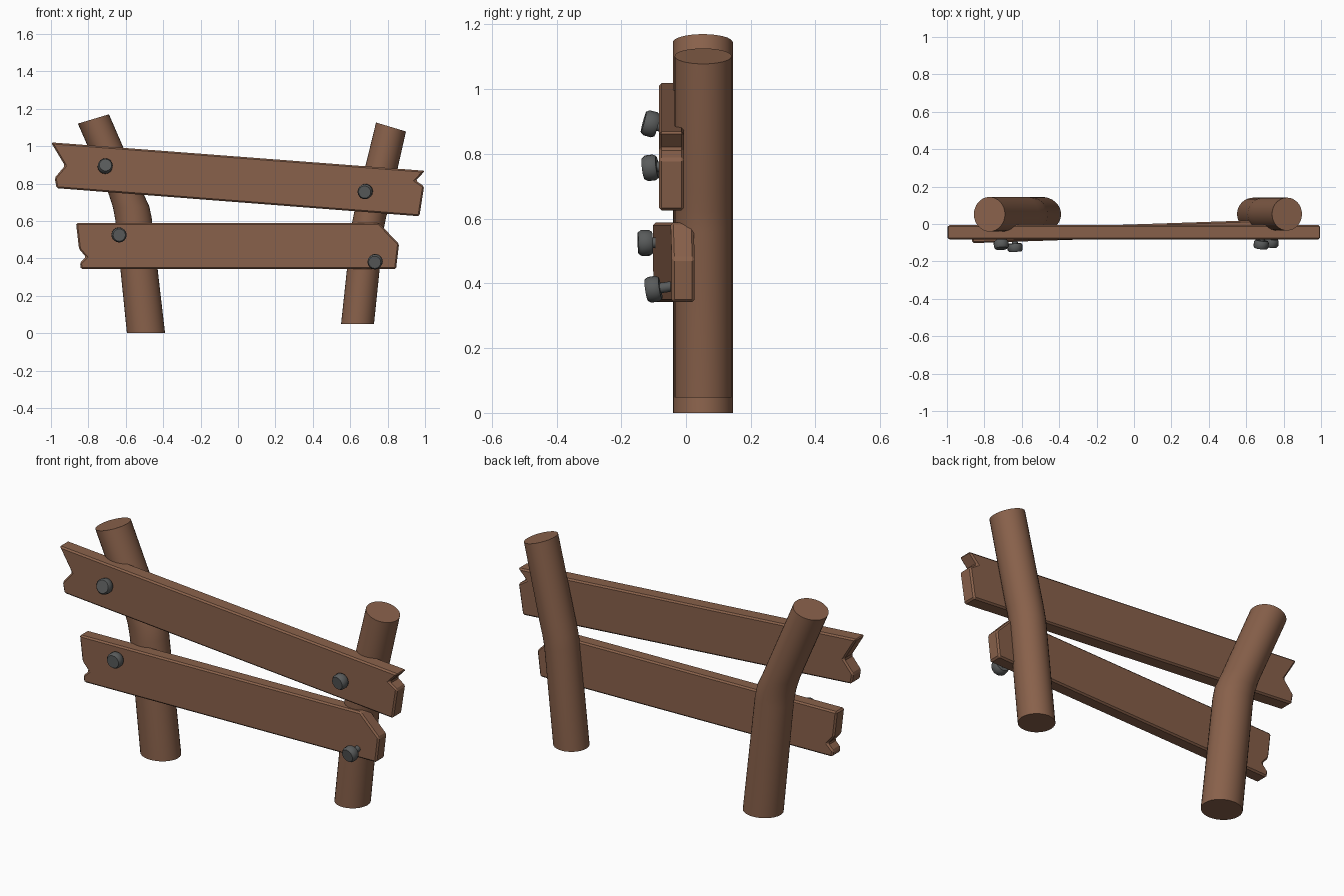
import bpy, bmesh
from math import cos, sin, pi, radians
from mathutils import Matrix

if "Cube" in bpy.data.objects:
    bpy.data.objects.remove(bpy.data.objects["Cube"])


def material(name, color):
    m = bpy.data.materials.new(name)
    m.diffuse_color = (*color, 1)
    m.use_nodes = True
    m.node_tree.nodes["Principled BSDF"].inputs["Base Color"].default_value = m.diffuse_color
    return m


WOOD = material("wood", (0.25, 0.12, 0.07))
METAL = material("metal", (0.10, 0.105, 0.105))


def finish(name, bm, mat, smooth=None):
    bmesh.ops.recalc_face_normals(bm, faces=bm.faces)
    me = bpy.data.meshes.new(name)
    bm.to_mesh(me)
    bm.free()
    ob = bpy.data.objects.new(name, me)
    bpy.context.collection.objects.link(ob)
    me.materials.append(mat)
    if smooth:
        bpy.ops.object.select_all(action='DESELECT')
        ob.select_set(True)
        bpy.context.view_layer.objects.active = ob
        bpy.ops.object.shade_smooth_by_angle(angle=radians(smooth))
    return ob


def post(name, sections, y, ry, n=32):
    """Bent log: each section is (left x, left z, right x, right z)."""
    bm = bmesh.new()
    rings = []
    for x0, z0, x1, z1 in sections:
        ring = []
        for i in range(n):
            a = 2 * pi * i / n
            t = (1 + cos(a)) / 2
            ring.append(bm.verts.new((x0 + (x1 - x0) * t, y + ry * sin(a),
                                      z0 + (z1 - z0) * t)))
        rings.append(ring)
    for a, b in zip(rings, rings[1:]):
        for i in range(n):
            j = (i + 1) % n
            bm.faces.new((a[i], a[j], b[j], b[i]))
    bm.faces.new(rings[0])
    bm.faces.new(rings[-1])
    return finish(name, bm, WOOD, 40)


def board(name, outline, y_at, thick):
    """Extruded xz outline; y_at(x) is the front surface."""
    bm = bmesh.new()
    front = [bm.verts.new((x, y_at(x), z)) for x, z in outline]
    back = [bm.verts.new((x, y_at(x) + thick, z)) for x, z in outline]
    bm.faces.new(front)
    bm.faces.new(back[::-1])
    n = len(outline)
    for i in range(n):
        j = (i + 1) % n
        bm.faces.new((front[j], front[i], back[i], back[j]))
    ob = finish(name, bm, WOOD)
    bev = ob.modifiers.new("worn_edges", 'BEVEL')
    bev.width = 0.008
    bev.segments = 1
    return ob


def bolt(name, x, y, z, pitch, yaw):
    """Lathed bolt: rounded head and thin shank, facing -y."""
    profile = [(0.016, 0.07), (0.016, 0.022), (0.034, 0.022), (0.040, 0.012),
               (0.040, -0.012), (0.033, -0.022)]
    n = 16
    bm = bmesh.new()
    rings = [[bm.verts.new((r * cos(2 * pi * i / n), d, r * sin(2 * pi * i / n)))
              for i in range(n)] for r, d in profile]
    for a, b in zip(rings, rings[1:]):
        for i in range(n):
            j = (i + 1) % n
            bm.faces.new((a[i], a[j], b[j], b[i]))
    bm.faces.new(rings[0])
    bm.faces.new(rings[-1])
    rot = Matrix.Rotation(radians(yaw), 4, 'Z') @ Matrix.Rotation(radians(pitch), 4, 'X')
    bm.transform(Matrix.Translation((x, y, z)) @ rot)
    return finish(name, bm, METAL, 35)


# Two bent posts
post("left_post", [(-0.594, 0, -0.390, 0), (-0.655, 0.60, -0.462, 0.62),
                   (-0.668, 0.67, -0.475, 0.68), (-0.690, 0.74, -0.508, 0.75),
                   (-0.856, 1.12, -0.690, 1.17)], 0.052, 0.0925)
post("right_post", [(0.551, 0.048, 0.727, 0.048), (0.608, 0.58, 0.780, 0.56),
                    (0.620, 0.64, 0.792, 0.62), (0.634, 0.70, 0.808, 0.68),
                    (0.738, 1.126, 0.898, 1.078)], 0.053, 0.088)

# Rails with split ends
board("upper_rail", [(-1.0, 1.02), (-0.925, 0.895), (-0.98, 0.83), (-0.97, 0.775),
                     (0.97, 0.625), (0.995, 0.785), (0.95, 0.815), (1.0, 0.868)],
      lambda x: -0.083, 0.077)
board("lower_rail", [(-0.866, 0.588), (-0.85, 0.45), (-0.813, 0.407), (-0.845, 0.375),
                     (-0.84, 0.342), (0.845, 0.342), (0.861, 0.477), (0.754, 0.588)],
      lambda x: -0.073 + 0.034 * x, 0.071)

# Bolts
bolt("bolt_upper_left", -0.71, -0.110, 0.893, -15, 4)
bolt("bolt_upper_right", 0.68, -0.110, 0.757, 7, -8)
bolt("bolt_lower_left", -0.636, -0.126, 0.525, 2, 3)
bolt("bolt_lower_right", 0.733, -0.101, 0.382, 9, -6)
